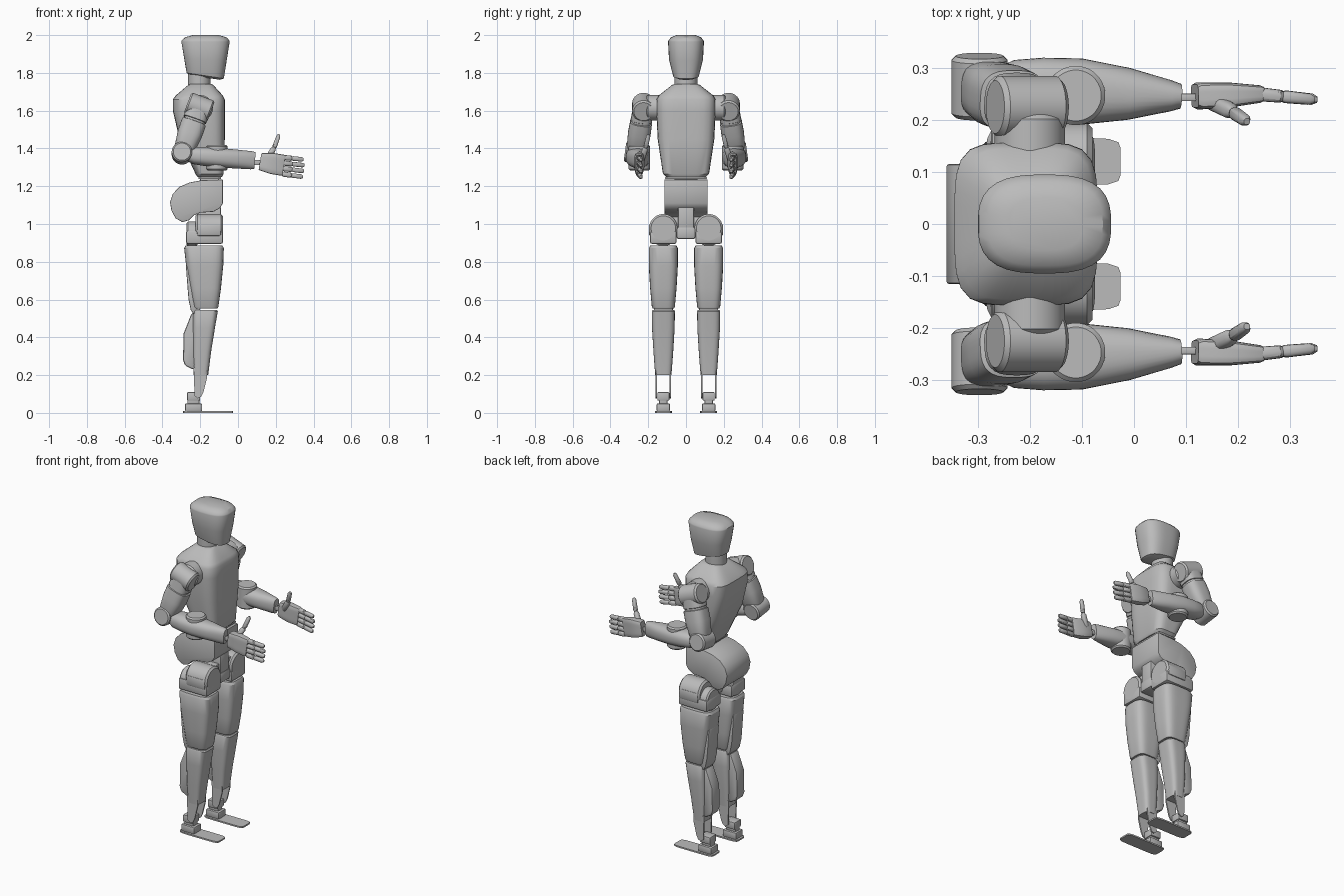
import bpy, bmesh, math
from mathutils import Vector as V

cube = bpy.data.objects.get("Cube")
if cube:
    bpy.data.objects.remove(cube)

grey = bpy.data.materials.new("plain grey")
grey.use_nodes = True
COL = (0.5, 0.5, 0.5, 1)
grey.diffuse_color = COL
grey.node_tree.nodes["Principled BSDF"].inputs["Base Color"].default_value = COL


def finish(name, bm, pair):
    """Turn a bmesh into a shaded object, mirrored across the body if paired."""
    bmesh.ops.recalc_face_normals(bm, faces=bm.faces)
    me = bpy.data.meshes.new(name)
    bm.to_mesh(me)
    bm.free()
    me.materials.append(grey)
    ob = bpy.data.objects.new(name, me)
    bpy.context.collection.objects.link(ob)
    bpy.ops.object.select_all(action='DESELECT')
    ob.select_set(True)
    bpy.context.view_layer.objects.active = ob
    bpy.ops.object.shade_smooth_by_angle(angle=math.radians(32))
    if pair:
        mod = ob.modifiers.new("mirror", 'MIRROR')
        mod.use_axis = (False, True, False)
        mod.use_mirror_merge = False


def loft(name, rings, power, pair, n=40):
    """Skin superellipse rings given as (centre, u, v)."""
    bm = bmesh.new()
    loops = []
    for c, u, v in rings:
        loop = []
        for i in range(n):
            t = 2 * math.pi * (i + 0.5) / n
            co, si = math.cos(t), math.sin(t)
            k = (abs(co) ** power + abs(si) ** power) ** (-1 / power)
            loop.append(bm.verts.new(c + u * (k * co) + v * (k * si)))
        loops.append(loop)
    for a, b in zip(loops, loops[1:]):
        for i in range(n):
            j = (i + 1) % n
            bm.faces.new((a[i], a[j], b[j], b[i]))
    bm.faces.new(loops[0])
    bm.faces.new(loops[-1])
    finish(name, bm, pair)


def stack(name, rows, power, cy=0, pair=False):
    """Upright body from rows of (z, back, front, half width, tilt)."""
    rings = [(V(((a + b) / 2, cy, z)), V((1, 0, t)) * ((b - a) / 2), V((0, h, 0)))
             for z, a, b, h, t in rows]
    loft(name, rings, power, pair)


def limb(name, p, q, stations, power=2, pair=True, n=32):
    """Body along p-q from stations of (fraction, half size, half size)."""
    p, q = V(p), V(q)
    d = (q - p).normalized()
    ref = V((1, 0, 0)) if abs(d.y) > 0.8 else V((0, 1, 0))
    u = d.cross(ref).normalized()
    v = d.cross(u)
    loft(name, [(p.lerp(q, t), u * a, v * b) for t, a, b in stations], power, pair, n)


def drum(name, p, q, r, rim=0.008, pair=True):
    """Cylinder with softened rims."""
    e = rim / (V(q) - V(p)).length
    limb(name, p, q, [(0, r - rim, r - rim), (e, r, r), (1 - e, r, r), (1, r - rim, r - rim)],
         2, pair)


def slab(name, pts, y0, y1, bevel=0.006, pair=True):
    """Side profile extruded across the body."""
    bm = bmesh.new()
    face = bm.faces.new([bm.verts.new((x, y0, z)) for x, z in pts])
    new = bmesh.ops.extrude_face_region(bm, geom=[face])["geom"]
    bmesh.ops.translate(bm, vec=(0, y1 - y0, 0),
                        verts=[g for g in new if isinstance(g, bmesh.types.BMVert)])
    if bevel:
        edges = [e for e in bm.edges if e.calc_face_angle(0) > 0.7]
        bmesh.ops.bevel(bm, geom=edges, offset=bevel, segments=2, profile=0.5,
                        affect='EDGES', clamp_overlap=True)
    finish(name, bm, pair)


def block(name, x0, x1, y0, y1, z0, z1, bevel=0.006, pair=True):
    slab(name, [(x0, z0), (x1, z0), (x1, z1), (x0, z1)], y0, y1, bevel, pair)


# Head, neck and chest
stack("head", [(1.775, -.25, -.095, .045, -.15), (1.785, -.272, -.075, .068, -.15),
               (1.87, -.285, -.06, .09, -.05), (1.965, -.3, -.044, .095, 0),
               (1.972, -.298, -.046, .093, 0), (1.988, -.28, -.06, .08, 0),
               (2.0, -.24, -.1, .05, 0)], 2.8)
drum("neck", (-.205, 0, 1.71), (-.205, 0, 1.82), .06, pair=False)
stack("torso", [(1.25, -.215, -.085, .105, 0), (1.265, -.225, -.076, .122, 0),
                (1.45, -.31, -.07, .15, 0), (1.6, -.345, -.07, .157, 0),
                (1.66, -.345, -.07, .156, 0), (1.68, -.33, -.08, .145, 0),
                (1.735, -.265, -.13, .075, 0), (1.742, -.25, -.14, .06, 0)], 4.5)

# Waist and pelvis
block("waist", -.2, -.1, -.06, .06, 1.2, 1.27, pair=False)
block("waist_plate", -.21, -.09, -.11, .11, 1.238, 1.249, .003, pair=False)
slab("pelvis", [(-.08, 1.235), (-.19, 1.232), (-.255, 1.22), (-.31, 1.197), (-.345, 1.16),
                (-.36, 1.115), (-.352, 1.07), (-.33, 1.03), (-.295, 1.01), (-.26, 1.02),
                (-.235, 1.045), (-.2, 1.06), (-.13, 1.065), (-.095, 1.085), (-.08, 1.11)],
     -.115, .115, .004, pair=False)
block("pelvis_stem", -.21, -.09, -.042, .042, .97, 1.09, pair=False)
block("pelvis_foot", -.22, -.085, -.05, .05, .92, .985, .012, pair=False)
block("hip_link", -.2, -.1, .035, .08, .95, 1.04)

# Hips
LEG = .12
drum("hip_arch", (-.225, LEG, .978), (-.08, LEG, .978), .075, .01)
drum("hip_rear_arch", (-.272, LEG, .948), (-.215, LEG, .948), .066)
block("hip_motor", -.218, -.088, .12, .197, .935, 1.0, .012)
block("hip_base", -.275, -.08, LEG - .07, LEG + .07, .895, .965, .01)

# Thighs, knees and shins
stack("thigh", [(.552, -.235, -.108, .056, 0), (.562, -.24, -.104, .061, 0),
                (.66, -.255, -.09, .07, 0), (.78, -.275, -.078, .077, 0),
                (.872, -.285, -.075, .077, 0), (.886, -.278, -.083, .07, 0)], 4, LEG, True)
slab("knee_guard", [(-.276, .78), (-.262, .6), (-.25, .545), (-.235, .523), (-.215, .523),
                    (-.2, .545), (-.2, .76)], LEG - .05, LEG + .05)
stack("shin", [(.2, -.235, -.158, .043, 0), (.32, -.24, -.143, .052, 0),
               (.45, -.24, -.122, .06, 0), (.538, -.24, -.107, .061, 0),
               (.546, -.235, -.112, .057, 0)], 4, LEG, True)
slab("calf", [(-.245, .53), (-.272, .46), (-.288, .42), (-.291, .28), (-.28, .25),
              (-.235, .228), (-.2, .3), (-.2, .5)], LEG - .038, LEG + .038, .01)
for side in (-1, 1):
    y = LEG + side * .037
    slab("ankle_fork", [(-.235, .24), (-.165, .24), (-.163, .19), (-.183, .11), (-.195, .085),
                        (-.213, .077), (-.23, .09)], y - .004, y + .004, 0)

# Ankles and feet
block("ankle_joint", -.27, -.2, LEG - .032, LEG + .032, .065, .11)
block("ankle_post", -.268, -.205, LEG - .022, LEG + .022, .04, .09)
block("ankle_base", -.28, -.19, LEG - .035, LEG + .035, .008, .05)
stack("foot", [(0, -.29, -.026, .045, 0), (.009, -.29, -.026, .045, 0)], 8, LEG, True)

# Shoulders and upper arms
shoulder = V((-.205, .225, 1.618))
across = V((.936, 0, -.351)) * .066
drum("shoulder_link", (-.2, .13, 1.615), (-.2, .21, 1.615), .068)
drum("shoulder_cap", shoulder - across, shoulder + across, .06, .009)
limb("upper_arm", shoulder, (-.288, .262, 1.385),
     [(0, .06, .056), (.28, .063, .056), (.29, .058, .052), (.33, .058, .052),
      (.34, .066, .058), (.6, .066, .06), (.9, .056, .055), (1, .046, .046)], 3)
drum("elbow", (-.297, .205, 1.367), (-.297, .323, 1.383), .054)

# Forearms
limb("forearm", (-.27, .262, 1.365), (.1, .245, 1.335),
     [(0, .03, .035), (.1, .045, .055), (.25, .05, .062), (.45, .052, .064),
      (.7, .05, .05), (.92, .048, .03), (.97, .045, .024)], 2.5)
drum("forearm_joint", (-.112, .247, 1.283), (-.112, .247, 1.418), .057)
block("wrist", .07, .125, .236, .251, 1.312, 1.34, .003)

# Hands
limb("palm", (.117, .246, 1.331), (.243, .25, 1.31),
     [(0, .043, .022), (.06, .047, .026), (.5, .056, .024), (.95, .056, .017),
      (1, .053, .014)], 6)
for i, length in enumerate((.112, .117, .114, .108)):
    z = 1.353 - i * .0295
    base, tip = V((.235, .25, z)), V((.235 + length, .239, z - .012 - i * .001))
    for name, t0, t1, r in (("finger_base", 0, .48, .0135), ("finger_tip", .45, 1, .012)):
        limb(name, base.lerp(tip, t0), base.lerp(tip, t1),
             [(0, r * .8, r * .8), (.1, r, r), (.85, r, r * .9), (1, r * .6, r * .5)], 3, True, 16)
thumb = [(.15, .236, 1.335), (.192, .214, 1.405), (.217, .197, 1.474)]
for name, p, q, r in (("thumb_base", thumb[0], thumb[1], .016),
                      ("thumb_tip", thumb[1], thumb[2], .012)):
    limb(name, p, q, [(0, r * .8, r * .8), (.1, r, r), (.85, r * .9, r * .9),
                      (1, r * .5, r * .5)], 3, True, 16)
